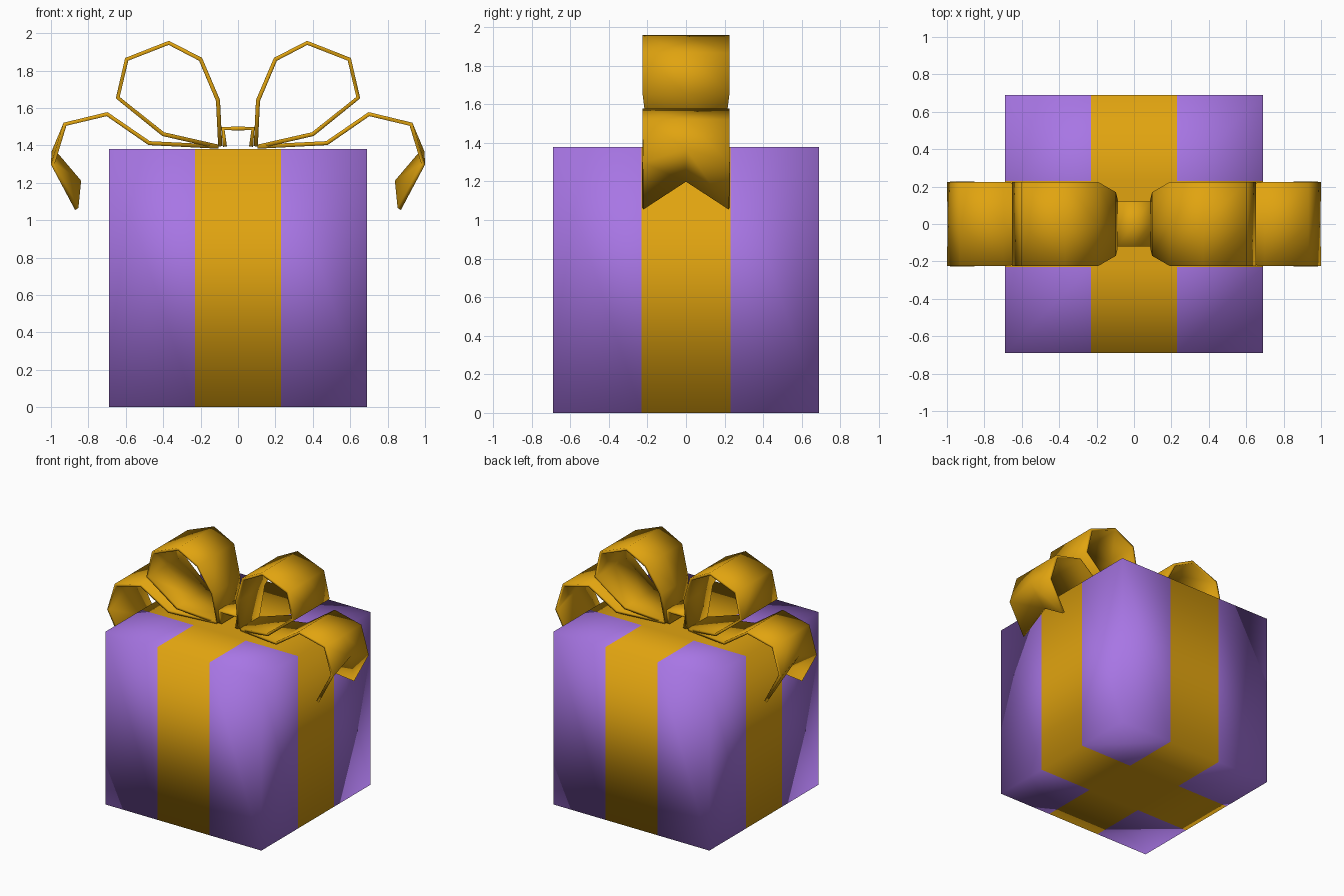
import bpy
import bmesh
from mathutils import Matrix, Vector

cube = bpy.data.objects.get("Cube")
if cube:
    bpy.data.objects.remove(cube, do_unlink=True)

HALF = 0.69      # half the box side
STRIPE = 0.23    # half the ribbon width


def material(name, rgb):
    mat = bpy.data.materials.new(name)
    mat.use_nodes = True
    mat.diffuse_color = (*rgb, 1)
    mat.node_tree.nodes["Principled BSDF"].inputs["Base Color"].default_value = (*rgb, 1)
    return mat


purple = material("purple_paper", (0.39, 0.18, 0.78))
gold = material("gold_ribbon", (0.75, 0.37, 0.005))


def finish(name, bm, mats):
    bmesh.ops.recalc_face_normals(bm, faces=bm.faces)
    for face in bm.faces:
        face.smooth = True
    mesh = bpy.data.meshes.new(name)
    bm.to_mesh(mesh)
    bm.free()
    for mat in mats:
        mesh.materials.append(mat)
    obj = bpy.data.objects.new(name, mesh)
    bpy.context.collection.objects.link(obj)
    return obj


def ribbon(name, rows, mirrored=True):
    """Three-column strip; each row is (edge x, edge z, half width[, middle x, middle z])."""
    bm = bmesh.new()
    strips = []
    for x, z, w, *mid in rows:
        mx, mz = mid or (x, z)
        strips.append([bm.verts.new(p) for p in ((x, -w, z), (mx, 0, mz), (x, w, z))])
    for a, b in zip(strips, strips[1:]):
        for i in range(2):
            bm.faces.new((a[i], a[i + 1], b[i + 1], b[i]))
    obj = finish(name, bm, [gold])
    solid = obj.modifiers.new("thickness", "SOLIDIFY")
    solid.thickness = 0.022
    solid.offset = 0
    if mirrored:
        obj.modifiers.new("other_side", "MIRROR").use_mirror_merge = False
    return obj


# Wrapped box, cut along the ribbon edges
bm = bmesh.new()
bmesh.ops.create_cube(bm, size=2 * HALF, matrix=Matrix.Translation((0, 0, HALF)))
for axis in (Vector((1, 0, 0)), Vector((0, 1, 0))):
    for side in (-1, 1):
        bmesh.ops.bisect_plane(bm, geom=bm.verts[:] + bm.edges[:] + bm.faces[:],
                               plane_co=axis * side * STRIPE, plane_no=axis)
for face in bm.faces:
    c = face.calc_center_median()
    face.material_index = int(min(abs(c.x), abs(c.y)) < STRIPE)
finish("gift_box", bm, [purple, gold])

# Upright bow loops
ribbon("bow_loops", [
    (0.095, 1.395, 0.12), (0.107, 1.64, 0.17), (0.2, 1.86, 0.225),
    (0.37, 1.948, 0.225), (0.595, 1.86, 0.225), (0.643, 1.655, 0.225),
    (0.4, 1.46, 0.2), (0.115, 1.395, 0.12)])

# Drooping tails with a notched end
ribbon("bow_tails", [
    (0.105, 1.393, 0.12), (0.475, 1.412, 0.2), (0.7, 1.567, 0.225),
    (0.925, 1.513, 0.225), (0.99, 1.3, 0.225, 0.985, 1.37),
    (0.862, 1.06, 0.225, 0.848, 1.205)])

# Knot strap across the middle
ribbon("bow_knot", [
    (-0.07, 1.393, 0.12), (-0.08, 1.49, 0.12), (0, 1.49, 0.12),
    (0.08, 1.49, 0.12), (0.07, 1.393, 0.12)], mirrored=False)
